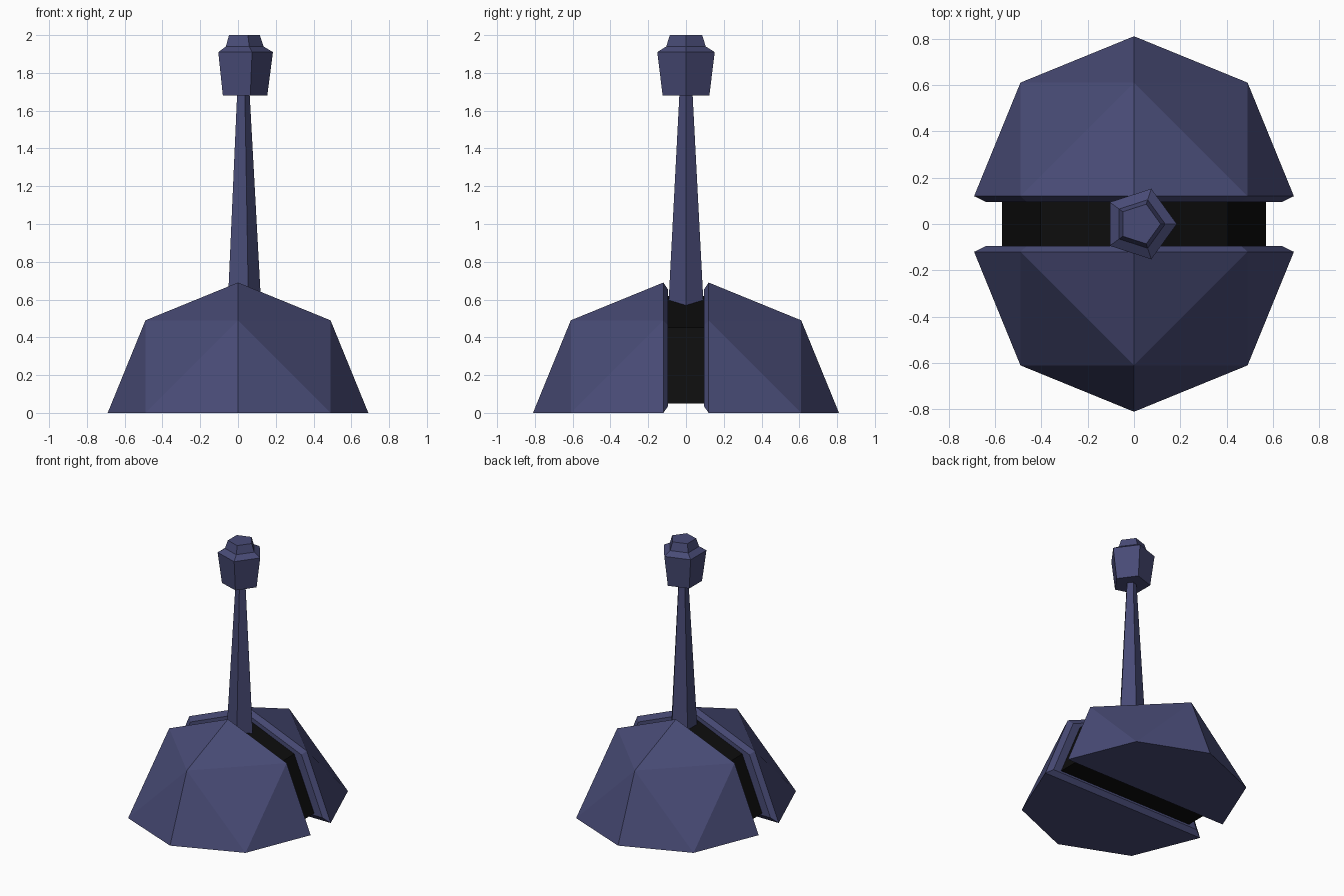
import bpy, bmesh
from math import sin, cos, pi

if "Cube" in bpy.data.objects:
    bpy.data.objects.remove(bpy.data.objects["Cube"])


def material(name, rgb):
    m = bpy.data.materials.new(name)
    m.diffuse_color = (*rgb, 1)
    m.use_nodes = True
    m.node_tree.nodes["Principled BSDF"].inputs["Base Color"].default_value = m.diffuse_color
    return m


BLUE = material("slate_blue", (0.065, 0.07, 0.18))
BLACK = material("black", (0.004, 0.004, 0.004))


def make(name, verts, faces, mat):
    me = bpy.data.meshes.new(name)
    me.from_pydata(verts, [], faces)
    bm = bmesh.new()
    bm.from_mesh(me)
    bmesh.ops.recalc_face_normals(bm, faces=bm.faces)
    bm.to_mesh(me)
    bm.free()
    me.materials.append(mat)
    ob = bpy.data.objects.new(name, me)
    bpy.context.collection.objects.link(ob)
    return ob


def loft(name, rings, mat):
    """Skin a stack of equal-length rings and cap both ends."""
    n = len(rings[0])
    faces = [(k * n + i, k * n + (i + 1) % n, (k + 1) * n + (i + 1) % n, (k + 1) * n + i)
             for k in range(len(rings) - 1) for i in range(n)]
    faces += [tuple(range(n)), tuple(range((len(rings) - 1) * n, len(rings) * n))]
    return make(name, [v for r in rings for v in r], faces, mat)


# Faceted quarter-sphere shells with a bevelled inner rim
R, M, GAP = 0.69, 0.49, 0.12
rim = [(R, 0), (M, M), (0, R), (-M, M), (-R, 0)]
inner = [(0.638, 0.035), (0.463, 0.463), (0, 0.653), (-0.463, 0.463), (-0.638, 0.035)]
for name, s in (("front_shell", -1), ("back_shell", 1)):
    verts = [(x, s * GAP, z) for x, z in rim]
    verts += [(x, s * 0.095, z) for x, z in inner]
    verts += [(M, s * (GAP + M), 0), (0, s * (GAP + M), M),
              (-M, s * (GAP + M), 0), (0, s * (GAP + R), 0)]
    faces = [(0, 1, 10), (1, 2, 11), (1, 11, 10), (10, 11, 13),
             (4, 3, 12), (3, 2, 11), (3, 11, 12), (12, 11, 13),
             (0, 10, 13, 12, 4), (5, 6, 7, 8, 9)]
    faces += [(i, (i + 1) % 5, 5 + (i + 1) % 5, 5 + i) for i in range(5)]
    make(name, verts, faces, BLUE)

# Dark half-disc filling the slot
arc = [(0.57 * cos(i * pi / 4), 0.05 + 0.57 * sin(i * pi / 4)) for i in range(5)]
loft("slot_core", [[(x, y, z) for x, z in arc] for y in (-0.11, 0.11)], BLACK)


# Five-sided lever and knob
def pentagon(r, z):
    return [(0.025 + r * cos(i * 2 * pi / 5), r * sin(i * 2 * pi / 5), z) for i in range(5)]


loft("lever_rod", [pentagon(0.1, 0.53), pentagon(0.036, 1.7)], BLUE)
loft("lever_knob", [pentagon(r, z) for r, z in
                    ((0.13, 1.68), (0.16, 1.91), (0.11, 1.94), (0.09, 2.0))], BLUE)
